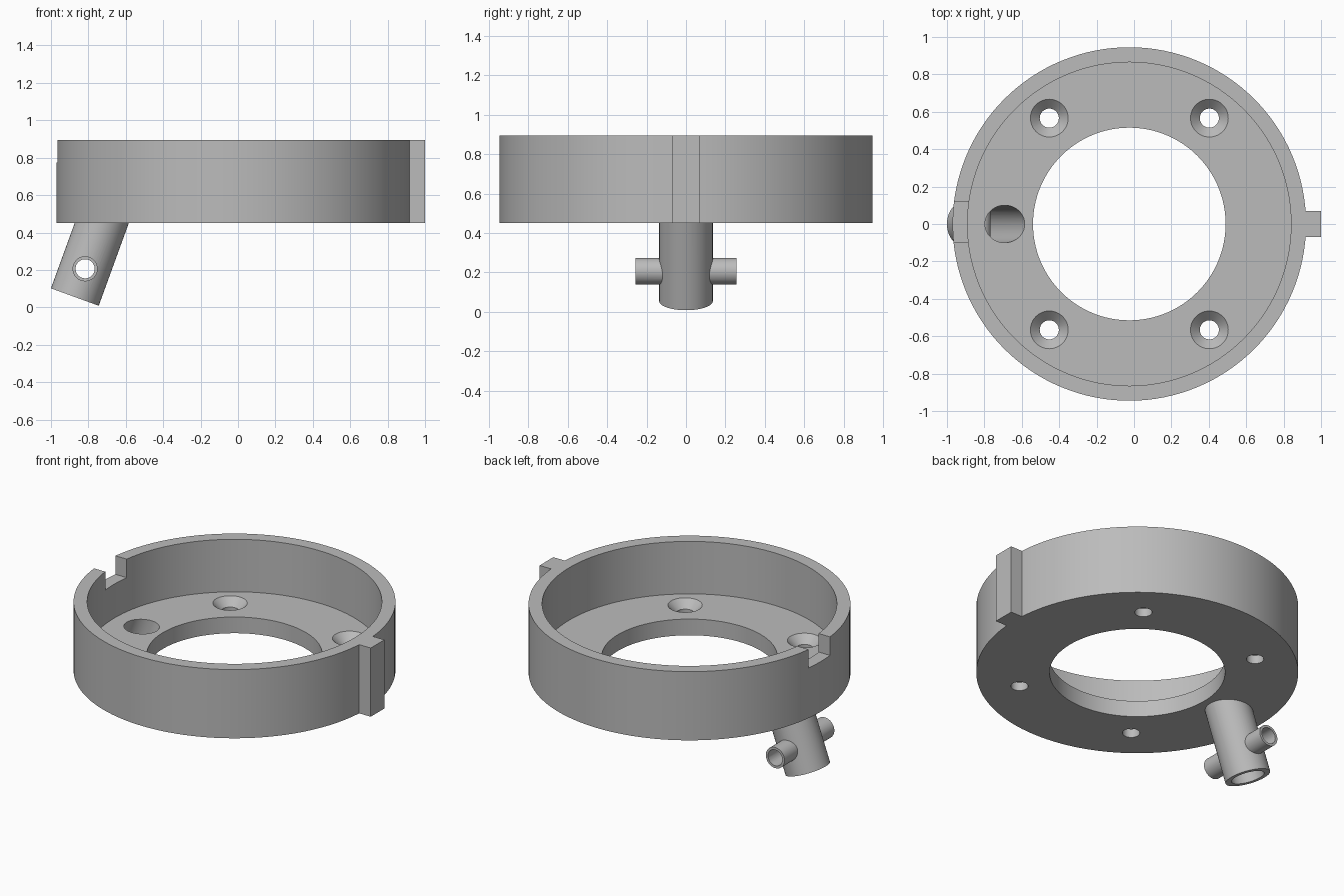
import bpy, bmesh
from math import radians, pi, tan
from mathutils import Matrix, Vector

if "Cube" in bpy.data.objects:
    bpy.data.objects.remove(bpy.data.objects["Cube"])

grey = bpy.data.materials.new("plain grey")
grey.use_nodes = True
colour = (0.5, 0.5, 0.5, 1)
grey.diffuse_color = colour
grey.node_tree.nodes["Principled BSDF"].inputs["Base Color"].default_value = colour

CX = -0.025                      # ring centre
BASE, FLOOR, RIM = 0.45, 0.555, 0.895
TILT = radians(20)
FOOT = Vector((-0.8725, 0, 0.055))   # centre of the tube's open end


def to_object(name, bm):
    bmesh.ops.recalc_face_normals(bm, faces=bm.faces)
    mesh = bpy.data.meshes.new(name)
    bm.to_mesh(mesh)
    bm.free()
    mesh.materials.append(grey)
    obj = bpy.data.objects.new(name, mesh)
    bpy.context.collection.objects.link(obj)
    return obj


def box(name, lo, hi):
    bm = bmesh.new()
    bmesh.ops.create_cube(bm, size=1)
    lo, hi = Vector(lo), Vector(hi)
    for v in bm.verts:
        v.co = (lo + hi) / 2 + v.co * (hi - lo)
    return to_object(name, bm)


def lathe(name, profile, matrix, steps=64):
    """Turn a closed (radius, height) profile about z, then place it."""
    bm = bmesh.new()
    verts = [bm.verts.new((r, 0, z)) for r, z in profile]
    edges = [bm.edges.new((verts[i - 1], verts[i])) for i in range(len(verts))]
    bmesh.ops.spin(bm, geom=verts + edges, axis=(0, 0, 1), cent=(0, 0, 0),
                   angle=2 * pi, steps=steps, use_duplicate=False)
    bmesh.ops.remove_doubles(bm, verts=bm.verts, dist=1e-5)
    bm.transform(matrix)
    return to_object(name, bm)


def rod(name, radius, z0, z1, matrix, steps=64):
    return lathe(name, [(0, z0), (radius, z0), (radius, z1), (0, z1)], matrix, steps)


def combine(target, other, operation):
    mod = target.modifiers.new("combine", "BOOLEAN")
    mod.object, mod.operation, mod.solver = other, operation, "EXACT"
    bpy.context.view_layer.objects.active = target
    bpy.ops.object.modifier_apply(modifier=mod.name)
    bpy.data.objects.remove(other)


# Ring housing: tall outer wall and a floor with a wide opening
housing = lathe("ring_housing",
                [(0.515, BASE), (0.945, BASE), (0.945, RIM),
                 (0.865, RIM), (0.865, FLOOR), (0.515, FLOOR)],
                Matrix.Translation((CX, 0, 0)), 128)

# Locating tab on the left, tilted drain tube and its cross tube on the right
tube_at = Matrix.Translation(FOOT) @ Matrix.Rotation(TILT, 4, "Y")
cross_z = 0.206
cross_x = FOOT.x + (cross_z - FOOT.z) * tan(TILT)
cross_at = Matrix.Translation((cross_x, 0, cross_z)) @ Matrix.Rotation(pi / 2, 4, "X")

combine(housing, box("locating_tab", (0.88, -0.07, BASE), (1, 0.07, RIM)), "UNION")
combine(housing, rod("drain_tube", 0.136, 0, 0.47, tube_at), "UNION")
combine(housing, rod("cross_tube", 0.067, -0.255, 0.255, cross_at, 48), "UNION")

# Bores through both tubes
combine(housing, rod("tube_bore", 0.1, -0.1, 0.65, tube_at), "DIFFERENCE")
combine(housing, rod("cross_bore", 0.051, -0.4, 0.4, cross_at, 48), "DIFFERENCE")

# Notch in the rim
combine(housing, box("notch", (-1.1, -0.095, RIM - 0.12), (-0.8, 0.12, 1)), "DIFFERENCE")

# Four countersunk screw holes
for sx in (-1, 1):
    for sy in (-1, 1):
        screw = lathe("screw_hole",
                      [(0, 0.4), (0.051, 0.4), (0.051, FLOOR - 0.05),
                       (0.101, FLOOR), (0.101, 0.6), (0, 0.6)],
                      Matrix.Translation((CX + sx * 0.428, sy * 0.566, 0)), 48)
        combine(housing, screw, "DIFFERENCE")

bpy.ops.object.select_all(action="DESELECT")
housing.select_set(True)
bpy.context.view_layer.objects.active = housing
bpy.ops.object.shade_smooth_by_angle(angle=radians(30))
